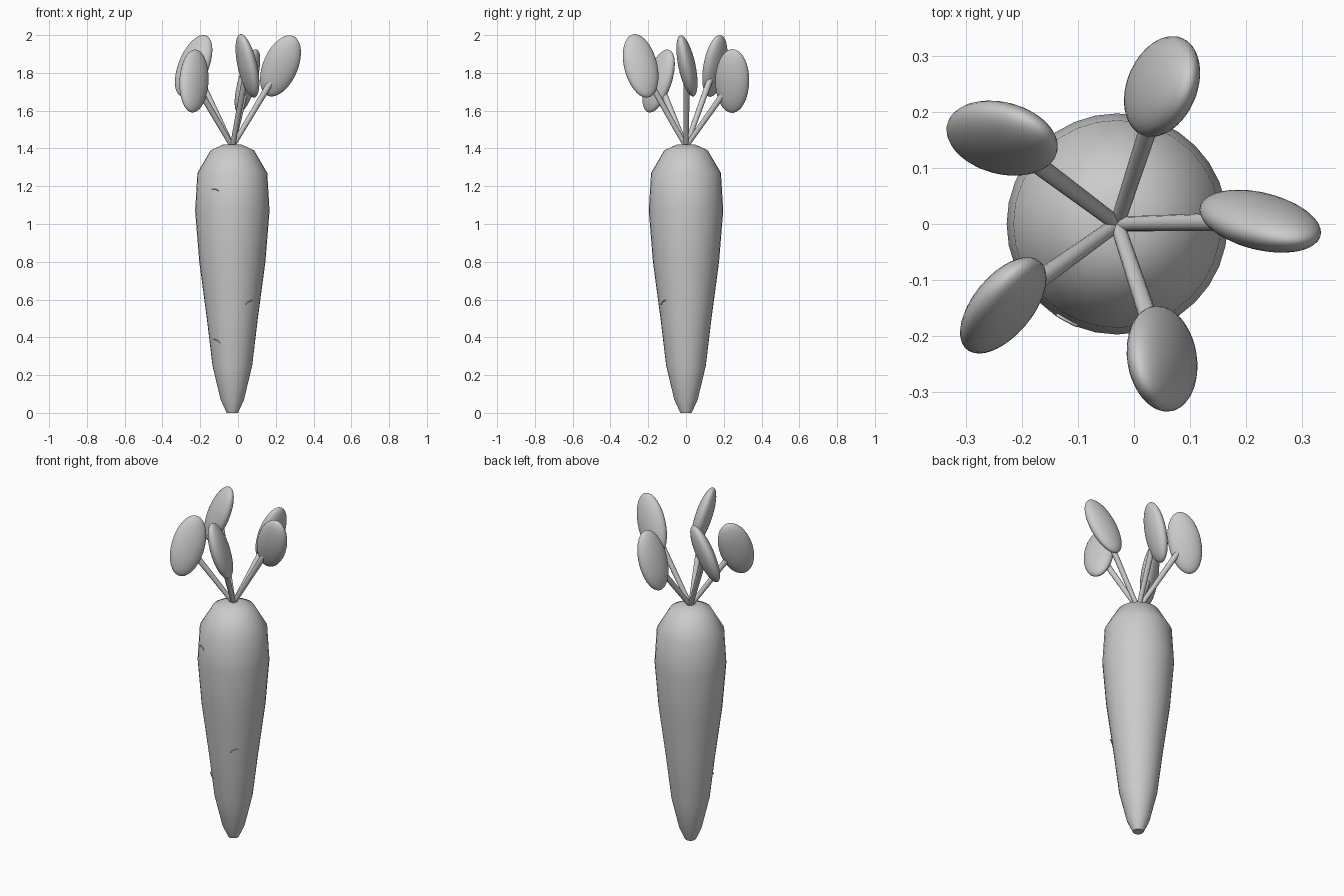
import bpy
import bmesh
import math
from mathutils import Matrix, Vector

if "Cube" in bpy.data.objects:
    bpy.data.objects.remove(bpy.data.objects["Cube"])

grey = bpy.data.materials.new("plain_grey")
grey.use_nodes = True
grey.diffuse_color = (0.6, 0.6, 0.6, 1)
grey.node_tree.nodes["Principled BSDF"].inputs["Base Color"].default_value = grey.diffuse_color

AXIS = Vector((-0.03, 0, 0))          # centre line of the root
CROWN = AXIS + Vector((0, 0, 1.41))   # where the stalks meet
PROFILE = [(0.03, 0), (0.062, 0.07), (0.105, 0.25), (0.135, 0.5), (0.175, 0.8),
           (0.197, 1.07), (0.185, 1.27), (0.115, 1.39), (0.05, 1.42)]


def finish(name, bm, sharp=50):
    """Turn a bmesh into a smooth-shaded object."""
    bmesh.ops.recalc_face_normals(bm, faces=bm.faces)
    mesh = bpy.data.meshes.new(name)
    bm.to_mesh(mesh)
    bm.free()
    mesh.materials.append(grey)
    obj = bpy.data.objects.new(name, mesh)
    bpy.context.collection.objects.link(obj)
    bpy.ops.object.select_all(action="DESELECT")
    obj.select_set(True)
    bpy.context.view_layer.objects.active = obj
    bpy.ops.object.shade_smooth_by_angle(angle=math.radians(sharp))
    return obj


def root_radius(z):
    """Radius of the root at a height."""
    for (r0, z0), (r1, z1) in zip(PROFILE, PROFILE[1:]):
        if z <= z1:
            return r0 + (r1 - r0) * (z - z0) / (z1 - z0)


def make_root(sides=32):
    bm = bmesh.new()
    rings = []
    for r, z in PROFILE:
        ring = bmesh.ops.create_circle(bm, segments=sides, radius=r,
                                       matrix=Matrix.Translation(AXIS + Vector((0, 0, z))))
        rings.append(ring["verts"])
    for low, high in zip(rings, rings[1:]):
        for i in range(sides):
            j = (i + 1) % sides
            bm.faces.new((low[i], low[j], high[j], high[i]))
    bm.faces.new(rings[0])
    bm.faces.new(rings[-1])
    finish("root", bm)


def make_leaf(name, centre, length_dir, width_dir):
    """Flattened oval blade with its own long and wide directions."""
    u = Vector(length_dir).normalized()
    v = Vector(width_dir)
    v = (v - u * v.dot(u)).normalized()
    turn = Matrix((v, u.cross(v), u)).transposed().to_4x4()
    size = Matrix.Diagonal((0.092, 0.045, 0.175, 1))
    bm = bmesh.new()
    bmesh.ops.create_uvsphere(bm, u_segments=32, v_segments=20, radius=1,
                              matrix=Matrix.Translation(centre) @ turn @ size)
    finish(name, bm)


def make_stalk(name, centre):
    """Thin stalk from the crown into the lower part of a leaf."""
    way = (Vector(centre) - CROWN) * 0.85
    place = Matrix.Translation(CROWN + way / 2) @ way.to_track_quat("Z", "Y").to_matrix().to_4x4()
    bm = bmesh.new()
    bmesh.ops.create_cone(bm, cap_ends=True, segments=12, radius1=0.013, radius2=0.017,
                          depth=way.length, matrix=place)
    finish(name, bm)


def make_rootlet(name, x, z, slope):
    """Tiny curved hair lying on the front of the root."""
    curve = bpy.data.curves.new(name, "CURVE")
    curve.dimensions = "3D"
    curve.bevel_depth = 0.003
    curve.bevel_resolution = 1
    spline = curve.splines.new("POLY")
    spline.points.add(4)
    for i, point in enumerate(spline.points):
        t = i / 2 - 1
        px, pz = x + 0.018 * t, z + slope * t - 0.006 * t * t
        r = root_radius(pz) + 0.004
        y = -math.sqrt(r * r - (px - AXIS.x) ** 2)
        point.co = (px, y, pz, 1)
    curve.materials.append(grey)
    bpy.context.collection.objects.link(bpy.data.objects.new(name, curve))


make_root()

# Leaves: centre, long direction, wide direction
LEAVES = {
    "left": ((0.225, 0.005, 1.837), (0.39, -0.2, 0.91), (0.92, 0, -0.39)),
    "back": ((0.05, 0.245, 1.757), (0.28, 0.03, 0.96), (0.22, 0.96, -0.14)),
    "back_right": ((-0.235, 0.153, 1.837), (0.36, 0.13, 0.92), (0.78, -0.55, -0.25)),
    "front_right": ((-0.233, -0.145, 1.757), (0.09, 0.33, 0.94), (0.75, 0.6, -0.22)),
    "front": ((0.05, -0.24, 1.837), (-0.2, -0.22, 0.95), (-0.35, 0.9, 0.15)),
}
for side, (centre, length_dir, width_dir) in LEAVES.items():
    make_leaf(side + "_leaf", centre, length_dir, width_dir)
    make_stalk(side + "_stalk", centre)

# Fine hairs on the skin
make_rootlet("upper_rootlet", -0.12, 1.185, -0.006)
make_rootlet("middle_rootlet", 0.058, 0.59, 0.01)
make_rootlet("lower_rootlet", -0.112, 0.385, -0.01)
